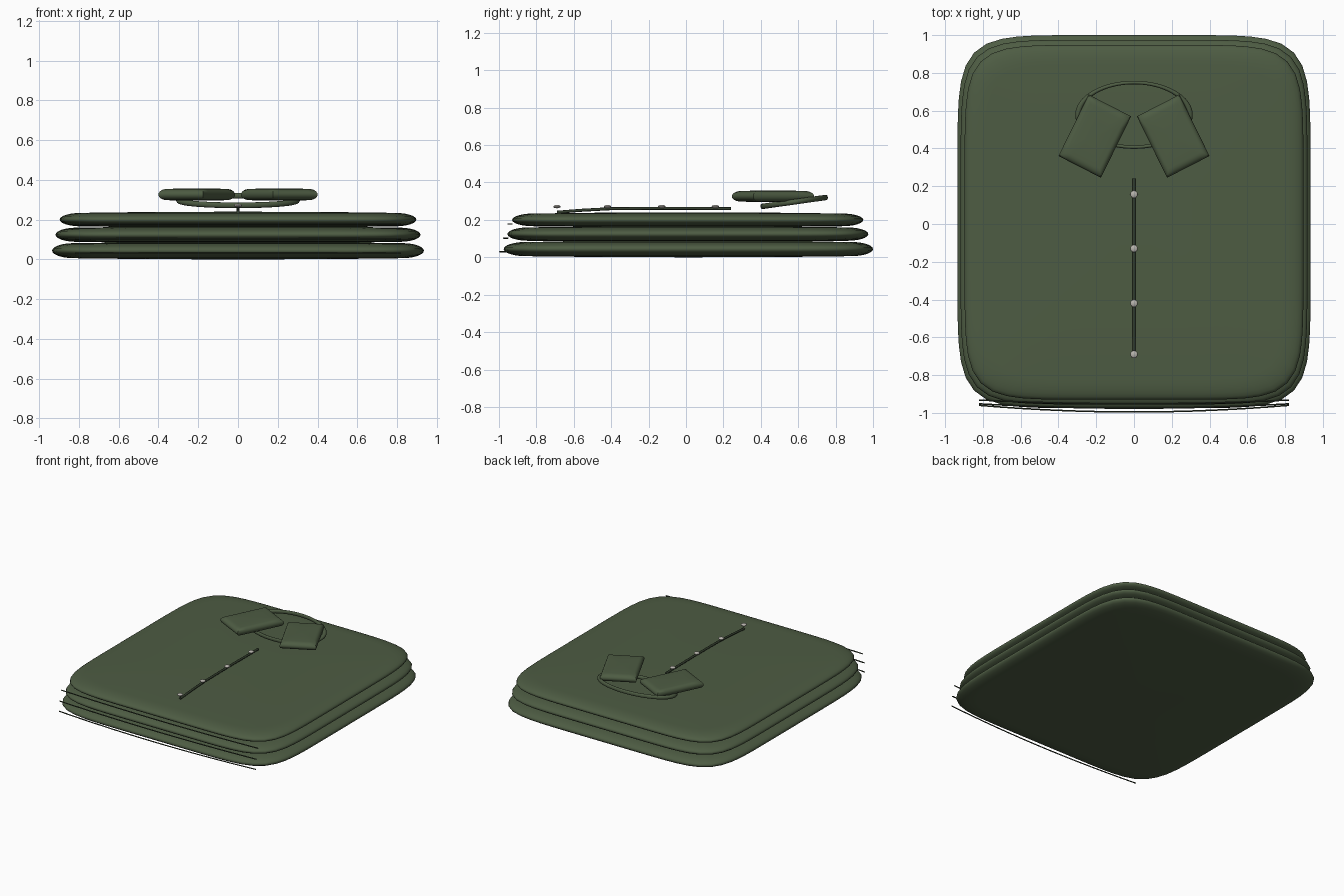
import bpy, bmesh, math
from mathutils import Vector

if "Cube" in bpy.data.objects:
    bpy.data.objects.remove(bpy.data.objects["Cube"])


def material(name, rgb):
    m = bpy.data.materials.new(name)
    m.diffuse_color = (*rgb, 1)
    m.use_nodes = True
    m.node_tree.nodes["Principled BSDF"].inputs["Base Color"].default_value = m.diffuse_color
    return m


GREEN = material("olive green cloth", (0.075, 0.107, 0.056))
DARK = material("dark green stitching", (0.035, 0.05, 0.028))
GREY = material("pale grey button", (0.48, 0.46, 0.42))


def finish(obj, mat, angle=60):
    obj.data.materials.clear()
    obj.data.materials.append(mat)
    bpy.ops.object.select_all(action='DESELECT')
    obj.select_set(True)
    bpy.context.view_layer.objects.active = obj
    bpy.ops.object.shade_smooth_by_angle(angle=math.radians(angle))


def cushion(name, outline, centre, z_mid, half, inset, dome, mat):
    """Soft slab: an outline lofted through a rounded edge profile with a slight dome."""
    bm = bmesh.new()
    steps = 6
    prof = []
    for i in range(-steps, steps + 1):
        a = math.pi / 2 * i / steps
        prof.append((1 - inset * (1 - math.cos(a)), (half - dome) * math.sin(a)))
    prof = [(0.5, -half + dome * 0.25)] + prof + [(0.5, half - dome * 0.25)]
    c = Vector(centre)
    rings = []
    for s, z in prof:
        rings.append([bm.verts.new((*(c + (Vector(p) - c) * s), z_mid + z)) for p in outline])
    n = len(outline)
    for r0, r1 in zip(rings, rings[1:]):
        for k in range(n):
            bm.faces.new((r0[k], r0[(k + 1) % n], r1[(k + 1) % n], r1[k]))
    for ring, z in ((rings[0], -half), (rings[-1], half)):
        pole = bm.verts.new((*c, z_mid + z))
        for k in range(n):
            bm.faces.new((ring[k], ring[(k + 1) % n], pole))
    bmesh.ops.recalc_face_normals(bm, faces=bm.faces)
    me = bpy.data.meshes.new(name)
    bm.to_mesh(me)
    bm.free()
    obj = bpy.data.objects.new(name, me)
    bpy.context.collection.objects.link(obj)
    finish(obj, mat)


def superellipse(rx, ry, cy, power=7.0, n=96):
    pts = []
    for k in range(n):
        t = 2 * math.pi * k / n
        c, s = math.cos(t), math.sin(t)
        r = (abs(c) ** power + abs(s) ** power) ** (-1 / power)
        pts.append((rx * r * c, cy + ry * r * s))
    return pts


def cord(name, points, radius, mat):
    cu = bpy.data.curves.new(name, 'CURVE')
    cu.dimensions = '3D'
    cu.bevel_depth = radius
    cu.bevel_resolution = 2
    cu.use_fill_caps = True
    sp = cu.splines.new('POLY')
    sp.points.add(len(points) - 1)
    for p, co in zip(sp.points, points):
        p.co = (*co, 1)
    obj = bpy.data.objects.new(name, cu)
    bpy.context.collection.objects.link(obj)
    bpy.ops.object.select_all(action='DESELECT')
    obj.select_set(True)
    bpy.context.view_layer.objects.active = obj
    bpy.ops.object.convert(target='MESH')
    finish(bpy.context.object, mat)


# Three folded layers, each a little smaller than the one below
layers = [("bottom", 0.935, -0.975, 1.0, 0.044, 0.044),
          ("middle", 0.918, -0.955, 0.975, 0.124, 0.042),
          ("top", 0.897, -0.93, 0.948, 0.200, 0.040)]
for label, rx, y0, y1, z, half in layers:
    cy, ry = (y0 + y1) / 2, (y1 - y0) / 2
    cushion(label + "_fold", superellipse(rx, ry, cy), (0, cy), z, half, 0.12, 0.006, GREEN)

# Fold stitching along the front of each layer
for label, y_end, y_mid, z in (("bottom", -0.96, -0.995, 0.03),
                               ("middle", -0.952, -0.975, 0.103),
                               ("top", -0.932, -0.952, 0.178)):
    pts = []
    for i in range(17):
        t = -1 + i / 8
        pts.append((0.82 * t, y_mid + (y_end - y_mid) * t * t, z))
    cord(label + "_fold_stitch", pts, 0.004, DARK)

# Button placket down the middle
cord("placket", [(0, -0.69, 0.241), (0, -0.55, 0.252), (0, -0.4, 0.26),
                 (0, -0.1, 0.262), (0, 0.24, 0.26)], 0.008, DARK)

# Buttons
for i, y in enumerate((0.157, -0.13, -0.42, -0.69)):
    bpy.ops.mesh.primitive_uv_sphere_add(segments=16, ring_count=8, radius=0.02,
                                         location=(0, y, 0.271))
    b = bpy.context.object
    b.name = f"button_{i + 1}"
    b.scale.z = 0.45
    finish(b, GREY)

# Collar band: flattened ring, tilted up at the back
bpy.ops.mesh.primitive_torus_add(major_radius=0.295, minor_radius=0.016,
                                 major_segments=64, minor_segments=12,
                                 location=(0, 0.578, 0.296),
                                 rotation=(math.radians(8), 0, 0))
band = bpy.context.object
band.name = "collar_band"
band.scale = (1, 0.585, 0.9)
finish(band, GREEN)

# Two collar flaps, mirrored left and right
corners = [(0.24, 0.685), (0.015, 0.57), (0.175, 0.245), (0.40, 0.36)]
for label, side in (("left", -1), ("right", 1)):
    outline = []
    for k in range(4):
        a, b = Vector(corners[k]), Vector(corners[(k + 1) % 4])
        for j in range(6):
            p = a.lerp(b, j / 6)
            outline.append((side * p.x, p.y))
    cushion(label + "_collar_flap", outline, (side * 0.208, 0.465), 0.326, 0.031, 0.22, 0.003, GREEN)
